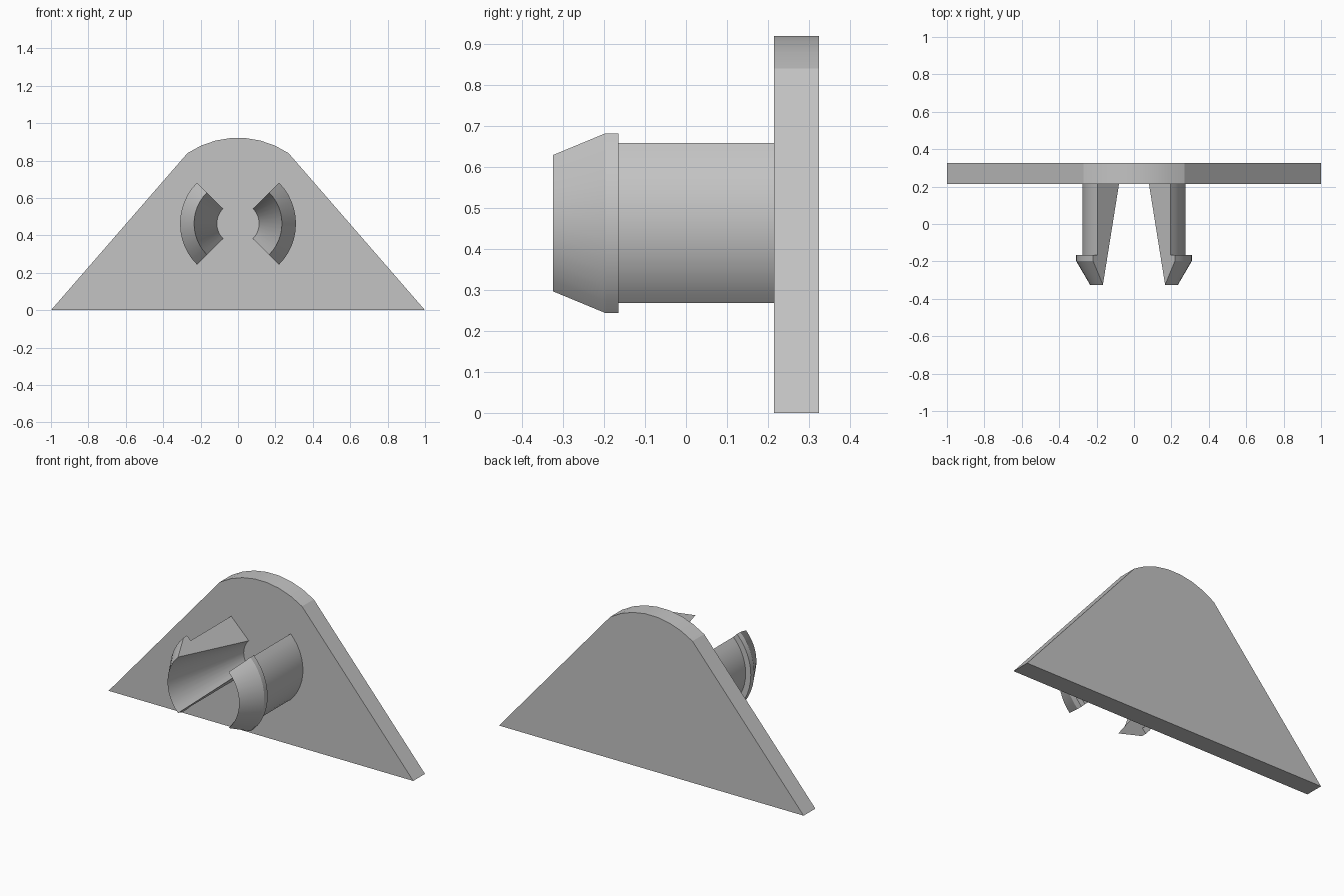
import bpy, bmesh, math

cube = bpy.data.objects.get("Cube")
if cube:
    bpy.data.objects.remove(cube)

# Single grey plastic
GREY = (0.55, 0.55, 0.55, 1.0)
plastic = bpy.data.materials.new("grey_plastic")
plastic.use_nodes = True
plastic.diffuse_color = GREY
plastic.node_tree.nodes["Principled BSDF"].inputs["Base Color"].default_value = GREY

PLATE_FRONT, PLATE_BACK = 0.215, 0.325
AXIS_Z = 0.463


def loft(name, rings):
    """Skin a row of closed rings, cap both ends and shade."""
    bm = bmesh.new()
    loops = [[bm.verts.new(p) for p in ring] for ring in rings]
    n = len(loops[0])
    for a, b in zip(loops, loops[1:]):
        for i in range(n):
            j = (i + 1) % n
            bm.faces.new((a[i], a[j], b[j], b[i]))
    bm.faces.new(loops[0])
    bm.faces.new(loops[-1])
    bmesh.ops.recalc_face_normals(bm, faces=bm.faces)
    mesh = bpy.data.meshes.new(name)
    bm.to_mesh(mesh)
    bm.free()
    mesh.materials.append(plastic)
    obj = bpy.data.objects.new(name, mesh)
    bpy.context.collection.objects.link(obj)
    bpy.ops.object.select_all(action='DESELECT')
    obj.select_set(True)
    bpy.context.view_layer.objects.active = obj
    bpy.ops.object.shade_smooth_by_angle(angle=math.radians(14))
    return obj


# Triangular plate with a rounded top
half, shoulder, top = 0.27, 0.84, 0.922
rise = top - shoulder
radius = (half ** 2 + rise ** 2) / (2 * rise)
sweep = math.asin(half / radius)
outline = [(-1, 0), (1, 0)]
SEGMENTS = 7
for i in range(SEGMENTS + 1):
    a = sweep * (1 - 2 * i / SEGMENTS)
    outline.append((radius * math.sin(a), top - radius + radius * math.cos(a)))
loft("mounting_plate", [[(x, y, z) for x, z in outline]
                        for y in (PLATE_FRONT, PLATE_BACK)])

# Barbed clip prongs: quarter-turn sweeps with a tapered bore
profile = [(0.113, PLATE_FRONT), (0.276, PLATE_FRONT), (0.276, -0.165),
           (0.31, -0.165), (0.31, -0.197), (0.235, -0.325)]
STEPS = 12
for name, side in (("left_prong", 1), ("right_prong", -1)):
    rings = []
    for i in range(STEPS + 1):
        a = math.radians(-45 + 90 * i / STEPS)
        rings.append([(side * r * math.cos(a), y, AXIS_Z + r * math.sin(a))
                      for r, y in profile])
    loft(name, rings)
